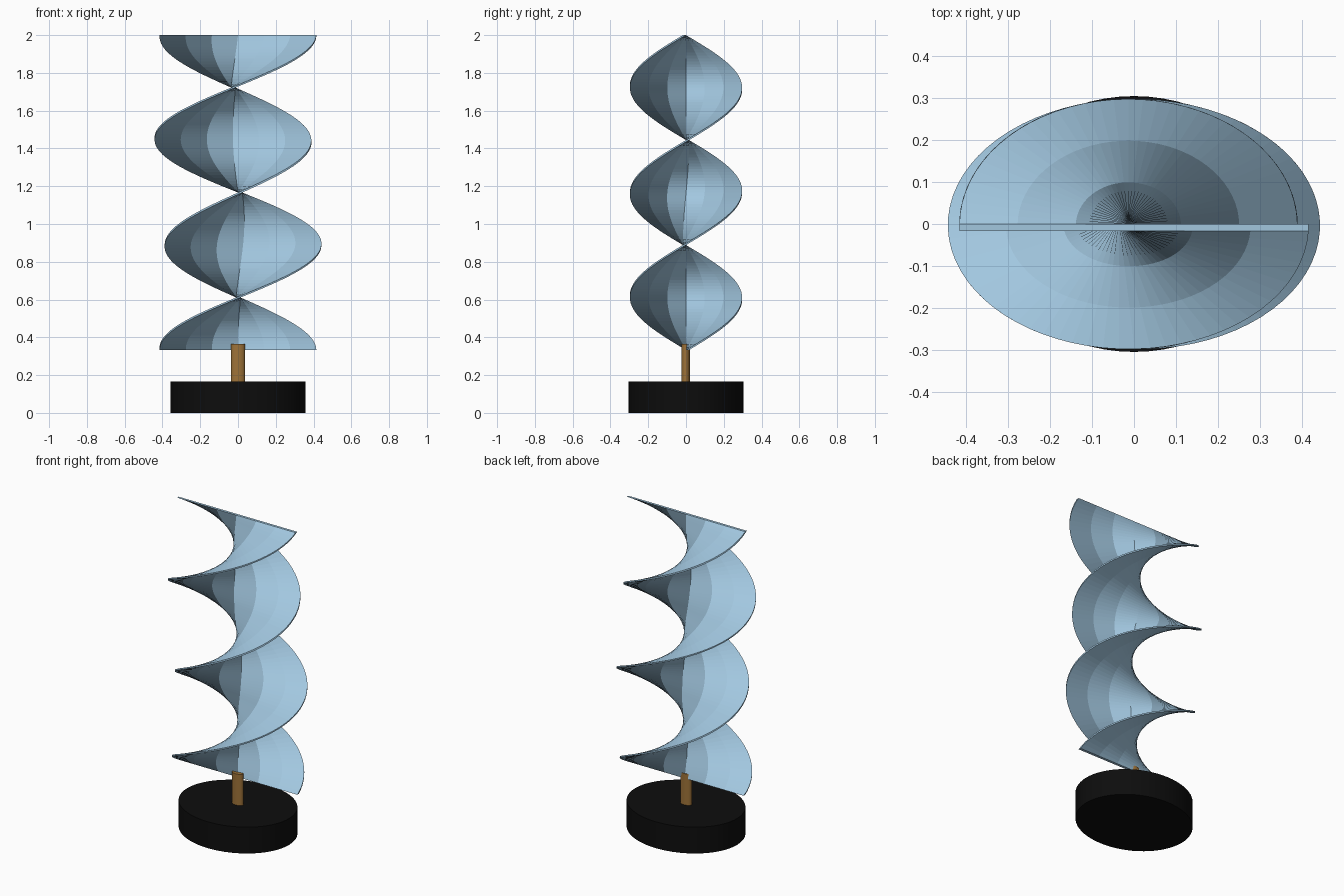
import bpy, bmesh, math

cube = bpy.data.objects.get("Cube")
if cube:
    bpy.data.objects.remove(cube)


def material(name, rgb):
    m = bpy.data.materials.new(name)
    m.use_nodes = True
    color = (*rgb, 1)
    m.diffuse_color = color
    m.node_tree.nodes["Principled BSDF"].inputs["Base Color"].default_value = color
    return m


blue = material("pale_blue", (0.36, 0.57, 0.74))
brown = material("golden_brown", (0.34, 0.17, 0.04))
black = material("black", (0.004, 0.004, 0.004))


def add_object(name, bm, mat):
    bmesh.ops.recalc_face_normals(bm, faces=bm.faces)
    mesh = bpy.data.meshes.new(name)
    bm.to_mesh(mesh)
    bm.free()
    obj = bpy.data.objects.new(name, mesh)
    bpy.context.collection.objects.link(obj)
    mesh.materials.append(mat)
    return obj


def oval_cylinder(name, rx, ry, z0, z1, y, segments, mat):
    bm = bmesh.new()
    bmesh.ops.create_cone(bm, cap_ends=True, segments=segments,
                          radius1=1, radius2=1, depth=1)
    obj = add_object(name, bm, mat)
    for v in obj.data.vertices:
        v.co = (v.co.x * rx, v.co.y * ry + y, z0 + (v.co.z + 0.5) * (z1 - z0))
    bpy.ops.object.select_all(action="DESELECT")
    obj.select_set(True)
    bpy.context.view_layer.objects.active = obj
    bpy.ops.object.shade_smooth_by_angle(angle=math.radians(40))


# Base and post
oval_cylinder("base", 0.358, 0.304, 0, 0.167, 0, 64, black)
oval_cylinder("post", 0.037, 0.023, 0.167, 0.365, -0.002, 32, brown)

# Twisted ribbon: a thin flat slab turning one and a half times as it rises
BOTTOM, TOP = 0.333, 2.0
HALF_X, HALF_Y = 0.415, 0.297
THICK = 0.055          # relative to half the width
ACROSS, SLICES = 6, 108

width = [-1 + 2 * i / ACROSS for i in range(ACROSS + 1)]
section = [(u, 0) for u in width] + [(u, THICK) for u in reversed(width)]

bm = bmesh.new()
rings = []
for s in range(SLICES + 1):
    t = s / SLICES
    a = 3 * math.pi * t
    ca, sa = math.cos(a), math.sin(a)
    # slight lean and wobble of the axis
    cx = 0.02 - 0.04 * t - 0.02 * ca
    z = BOTTOM + (TOP - BOTTOM) * t
    rings.append([bm.verts.new((cx + HALF_X * (u * ca - v * sa),
                                HALF_Y * (u * sa + v * ca), z))
                  for u, v in section])

n = len(section)
for low, high in zip(rings, rings[1:]):
    for i in range(n):
        j = (i + 1) % n
        bm.faces.new((low[i], low[j], high[j], high[i]))
for ring in (rings[0], rings[-1]):
    for i in range(ACROSS):
        bm.faces.new((ring[i], ring[i + 1], ring[n - 2 - i], ring[n - 1 - i]))
add_object("twisted_ribbon", bm, blue)
